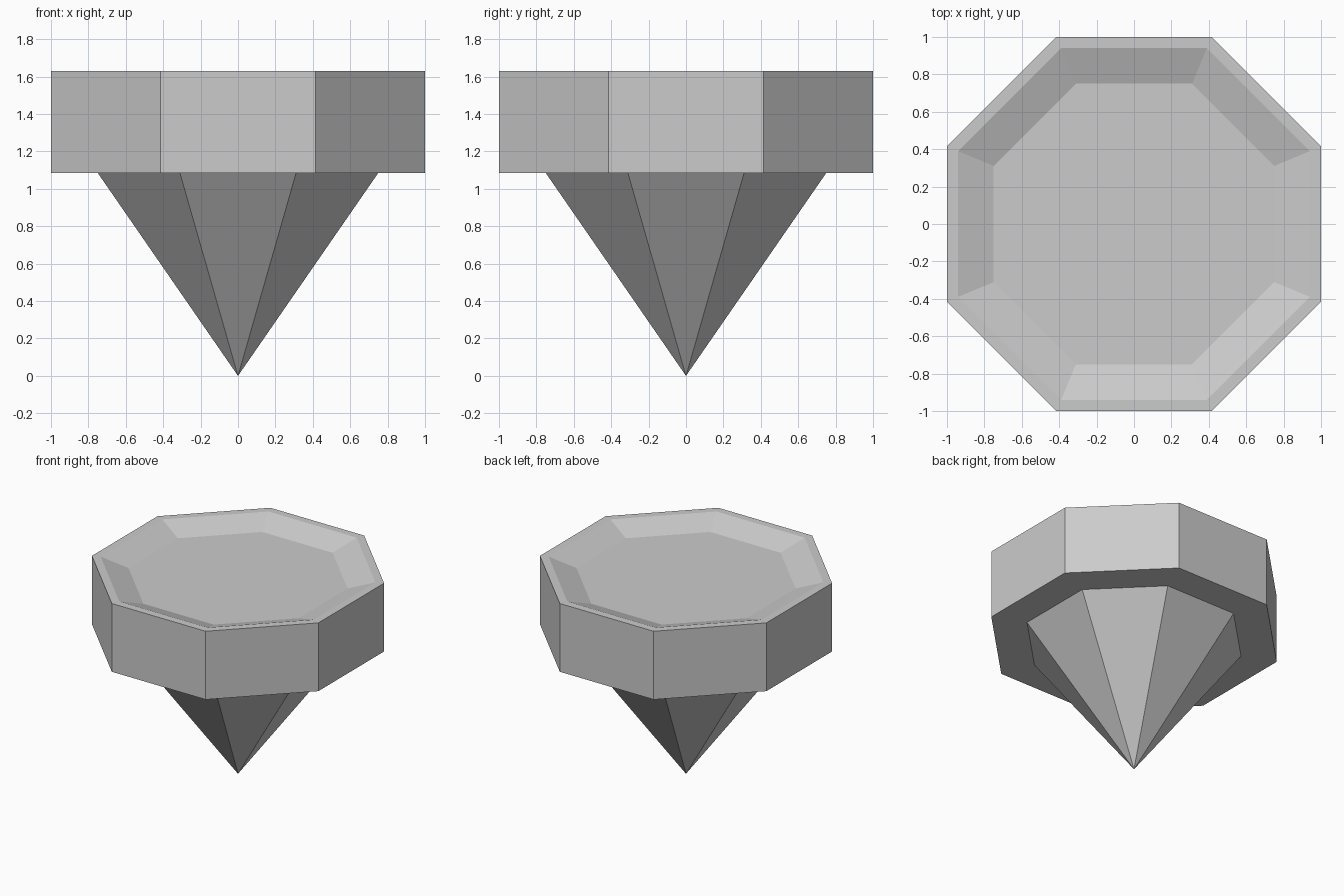
import bpy
import bmesh
import math

cube = bpy.data.objects.get("Cube")
if cube:
    bpy.data.objects.remove(cube, do_unlink=True)

SIDES = 8
SEAM = 1.085   # height where the cone meets the head
TOP = 1.63

grey = bpy.data.materials.new("plain grey")
grey.use_nodes = True
colour = (0.6, 0.6, 0.6, 1)
grey.diffuse_color = colour
grey.node_tree.nodes["Principled BSDF"].inputs["Base Color"].default_value = colour


def ring(bm, apothem, z):
    """Octagon of vertices with flat sides facing the axes."""
    r = apothem / math.cos(math.pi / SIDES)
    angles = [(i + 0.5) * math.tau / SIDES for i in range(SIDES)]
    return [bm.verts.new((r * math.cos(a), r * math.sin(a), z)) for a in angles]


def bridge(bm, lower, upper):
    for i in range(SIDES):
        j = (i + 1) % SIDES
        bm.faces.new((lower[i], lower[j], upper[j], upper[i]))


def finish(bm, name):
    bmesh.ops.recalc_face_normals(bm, faces=bm.faces)
    mesh = bpy.data.meshes.new(name)
    bm.to_mesh(mesh)
    bm.free()
    mesh.materials.append(grey)
    obj = bpy.data.objects.new(name, mesh)
    bpy.context.collection.objects.link(obj)


# Octagonal head: underside, outer wall, flat rim, sloped recess and floor
bm = bmesh.new()
profile = [(0.75, SEAM), (1, SEAM), (1, TOP), (0.94, TOP), (0.75, TOP - 0.07)]
rings = [ring(bm, a, z) for a, z in profile]
for lower, upper in zip(rings, rings[1:]):
    bridge(bm, lower, upper)
bm.faces.new(rings[-1])
bm.faces.new(rings[0])
finish(bm, "head")

# Pointed eight-sided spike below the head
bm = bmesh.new()
base = ring(bm, 0.75, SEAM)
tip = bm.verts.new((0, 0, 0))
for i in range(SIDES):
    bm.faces.new((base[i], tip, base[(i + 1) % SIDES]))
bmesh.ops.recalc_face_normals(bm, faces=bm.faces)
for face in bm.faces:
    if face.normal.dot(face.calc_center_median() - base[0].co.lerp(base[4].co, 0.5)) < 0:
        face.normal_flip()
finish(bm, "spike")
